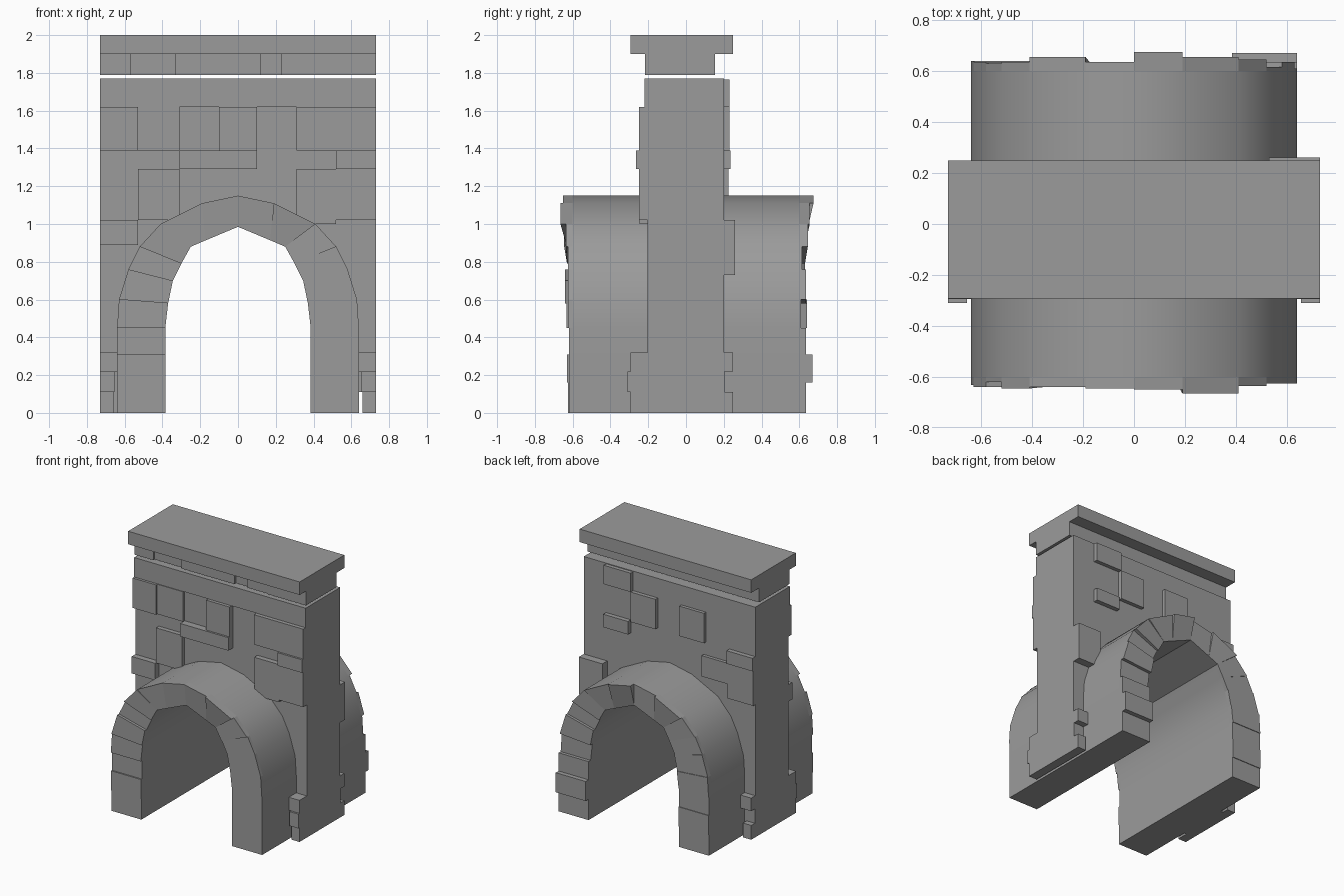
import bpy, bmesh, math

cube = bpy.data.objects.get("Cube")
if cube:
    bpy.data.objects.remove(cube, do_unlink=True)

stone = bpy.data.materials.new("grey_stone")
stone.use_nodes = True
COLOUR = (0.33, 0.33, 0.33, 1)
stone.diffuse_color = COLOUR
stone.node_tree.nodes["Principled BSDF"].inputs["Base Color"].default_value = COLOUR


def finish(name, bm):
    bmesh.ops.recalc_face_normals(bm, faces=bm.faces)
    mesh = bpy.data.meshes.new(name)
    bm.to_mesh(mesh)
    bm.free()
    mesh.materials.append(stone)
    obj = bpy.data.objects.new(name, mesh)
    bpy.context.collection.objects.link(obj)
    return obj


def add_prism(bm, profile, fronts, backs):
    """Join an x-z profile at the front depths to the same one at the back."""
    a = [bm.verts.new((x, y, z)) for (x, z), y in zip(profile, fronts)]
    b = [bm.verts.new((x, y, z)) for (x, z), y in zip(profile, backs)]
    n = len(profile)
    bm.faces.new(a)
    bm.faces.new(b[::-1])
    for i in range(n):
        j = (i + 1) % n
        bm.faces.new((a[i], b[i], b[j], a[j]))


def prism(name, profile, y0, y1):
    bm = bmesh.new()
    n = len(profile)
    add_prism(bm, profile, [y0] * n, [y1] * n)
    return finish(name, bm)


def box(name, x0, x1, y0, y1, z0, z1):
    return prism(name, [(x0, z0), (x1, z0), (x1, z1), (x0, z1)], y0, y1)


# Half of the arch from the foot to the crown: outer and inner joint points
outer = [(.64, 0), (.64, .16), (.64, .31), (.64, .45), (.63, .6),
         (.58, .76), (.52, .88), (.41, 1.0), (.19, 1.11), (0, 1.15)]
inner = [(.385, 0), (.385, .16), (.385, .31), (.385, .45), (.37, .58),
         (.345, .7), (.3, .79), (.25, .88), (.17, .914), (0, .985)]


def mirrored(half):
    return half + [(-x, z) for x, z in half[-2::-1]]


# Arch barrel, smooth along its curve
END = .60
barrel = prism("arch_barrel", mirrored(outer) + mirrored(inner)[::-1], -END, END)
bpy.ops.object.select_all(action='DESELECT')
barrel.select_set(True)
bpy.context.view_layer.objects.active = barrel
bpy.ops.object.shade_smooth_by_angle(angle=math.radians(25))

# Uneven arch stones on both ends of the barrel
rings = [
    ("front_right_stones", 1, -1, [.62, .62, .62, .625, .625, .625, .635, .665, .65]),
    ("front_left_stones", -1, -1, [.625, .63, .62, .632, .64, .62, .645, .64, .645]),
    ("back_right_stones", 1, 1, [.635, .67, .635, .61, .635, .615, .645, .655, .675]),
    ("back_left_stones", -1, 1, [.635, .64, .635, .64, .635, .63, .635, .655, .635]),
]
for name, side, end, depths in rings:
    bm = bmesh.new()
    for i, d in enumerate(depths):
        quad = [(side * x, z) for x, z in (outer[i], outer[i + 1], inner[i + 1], inner[i])]
        lip = min(d, .63) if i > 5 else d      # crown stones lean outwards
        add_prism(bm, quad, [end * END] * 4, [end * v for v in (d, d, lip, lip)])
    finish(name, bm)

# Wall with an opening hidden inside the arch
W, F, B = .73, -.205, .2
opening = [(x * .96, z * .97) for x, z in outer[2:]]
hole = [(.66, 0), (.66, .11), (.615, .11)] + mirrored(opening) + [(-.615, 0)]
prism("wall", [(W, 0)] + [(W, 1.77), (-W, 1.77), (-W, 0)] + hole[::-1], F, B)
box("wall_top_course", -W, W, -.22, B, 1.62, 1.77)

# Raised stones on the front: x range, z range, depth
front_stones = [
    (-W, -.53, 1.39, 1.62, .24), (-.53, -.31, 1.39, 1.62, .225),
    (-.10, .10, 1.39, 1.62, .245), (-.31, .10, 1.29, 1.39, .26),
    (-.53, -.31, 1.02, 1.29, .24), (-W, -.53, .89, 1.02, .25),
    (.31, W, 1.39, 1.62, .25), (.52, W, 1.29, 1.39, .265),
    (.31, .52, 1.0, 1.29, .245), (.52, W, 1.02, 1.29, .25),
]
for x0, x1, z0, z1, d in front_stones:
    box("front_wall_stone", x0, x1, -d, -.19, z0, z1)

# Raised stones on the back
back_stones = [
    (.31, .54, 1.62, 1.765, .23), (.10, .31, 1.39, 1.62, .23),
    (.33, .54, 1.29, 1.39, .235), (-.31, -.10, 1.39, 1.62, .225),
    (-.51, -.29, 1.13, 1.29, .225), (-W, -.51, 1.29, 1.39, .235),
    (-W, -.51, 1.02, 1.29, .225), (.53, W, .73, 1.02, .26),
]
for x0, x1, z0, z1, d in back_stones:
    box("back_wall_stone", x0, x1, .19, d, z0, z1)

# Corner stones at the foot of the wall
for side in (-1, 1):
    for z0, z1, x, y0, y1 in ((0, .11, .66, -.295, .25), (.11, .22, .655, -.31, .205),
                              (.22, .32, .64, -.295, .25)):
        a, b = sorted((side * x, side * W))
        box("corner_stone", a, b, y0, y1, z0, z1)

# Neck course of uneven stones under the cap
cuts = [-W, -.57, -.33, .12, .23, .40, W]
for i, d in enumerate((.215, .2, .215, .195, .21, .217)):
    box("neck_stone", cuts[i], cuts[i + 1], -d, .153, 1.79, 1.9)

# Cap slab
box("cap_slab", -W, W, -.293, .25, 1.9, 2.0)
